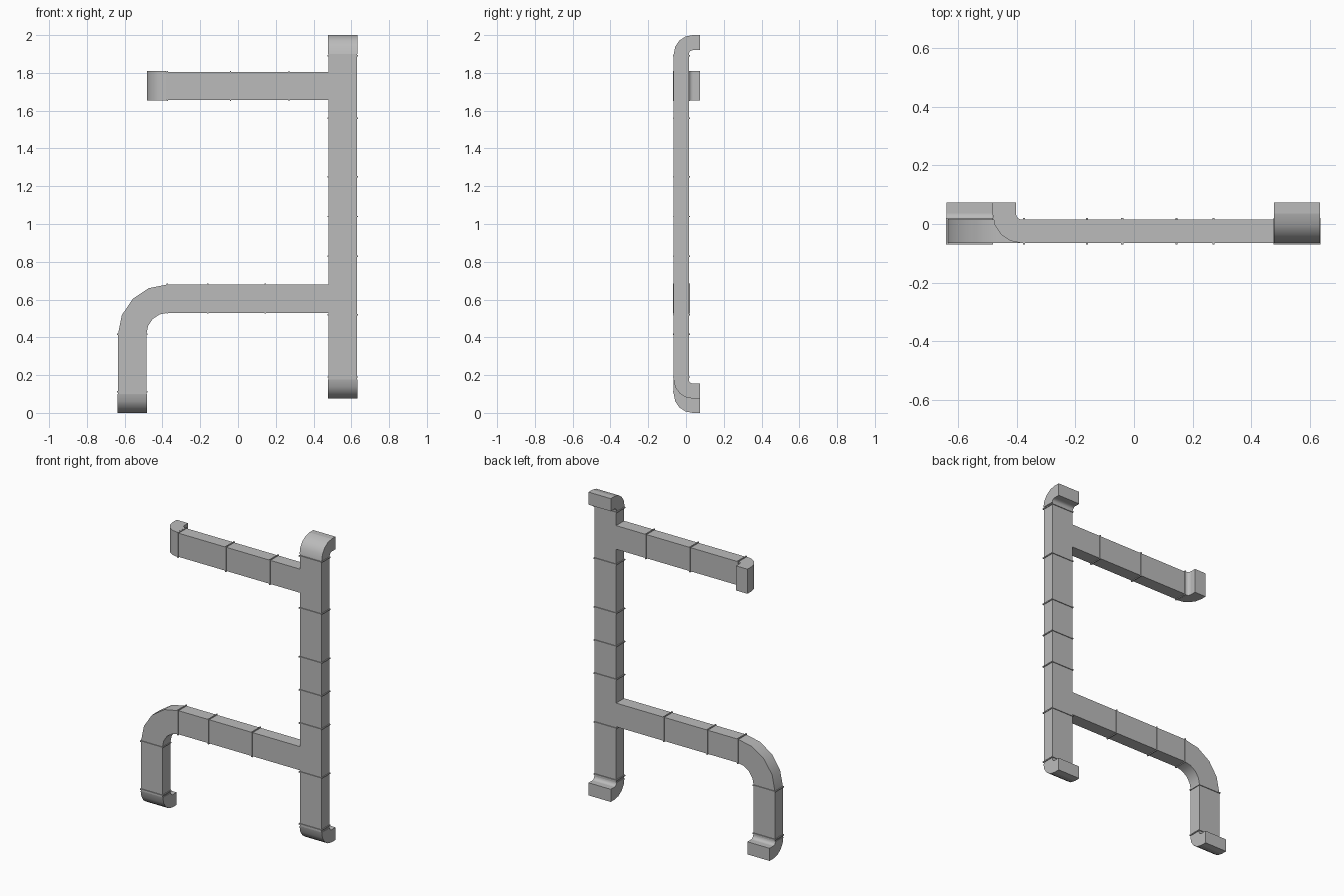
import bpy, bmesh, math
from mathutils import Vector

cube = bpy.data.objects.get("Cube")
if cube:
    bpy.data.objects.remove(cube, do_unlink=True)

metal = bpy.data.materials.new("galvanised grey")
metal.use_nodes = True
GREY = (0.5, 0.5, 0.5, 1)
metal.diffuse_color = GREY
metal.node_tree.nodes["Principled BSDF"].inputs["Base Color"].default_value = GREY

X, Y, Z = Vector((1, 0, 0)), Vector((0, 1, 0)), Vector((0, 0, 1))
FRONT, BACK = -0.065, 0.015
MID = (FRONT + BACK) / 2
WIDTH, DEPTH = 0.15, BACK - FRONT
COLUMN_X, DROP_X = 0.555, -0.56
UPPER_Z, LOWER_Z = 1.731, 0.605
R_IN, R_OUT = 0.02, 0.10        # wall elbow radii
BEND_Y = BACK + R_IN            # wall elbow centre depth
END_Y = 0.073


def finish(name, bm, smooth=False):
    bmesh.ops.recalc_face_normals(bm, faces=bm.faces)
    mesh = bpy.data.meshes.new(name)
    bm.to_mesh(mesh)
    bm.free()
    mesh.materials.append(metal)
    obj = bpy.data.objects.new(name, mesh)
    bpy.context.collection.objects.link(obj)
    if smooth:
        bpy.ops.object.select_all(action='DESELECT')
        obj.select_set(True)
        bpy.context.view_layer.objects.active = obj
        bpy.ops.object.shade_smooth_by_angle(angle=math.radians(35))
    return obj


def box(name, center, size):
    bm = bmesh.new()
    bmesh.ops.create_cube(bm, size=1)
    for v in bm.verts:
        v.co = Vector(center) + Vector([c * s for c, s in zip(v.co, size)])
    return finish(name, bm)


def elbow(name, center, start, end, across, r_in, r_out, width, steps=4):
    """Quarter bend of rectangular duct from direction start to direction end."""
    bm = bmesh.new()
    rings = []
    for i in range(steps + 1):
        a = math.pi / 2 * i / steps
        d = start * math.cos(a) + end * math.sin(a)
        rings.append([bm.verts.new(Vector(center) + d * r + across * w)
                      for r, w in ((r_in, -width / 2), (r_out, -width / 2),
                                   (r_out, width / 2), (r_in, width / 2))])
    for a, b in zip(rings, rings[1:]):
        for k in range(4):
            n = (k + 1) % 4
            bm.faces.new((a[k], a[n], b[n], b[k]))
    bm.faces.new(rings[0])
    bm.faces.new(rings[-1])
    return finish(name, bm, smooth=True)


def wall_end(name, center, outward, across):
    """Bend towards the back wall, then a short closed stub."""
    width = WIDTH + 0.006
    elbow(name + "_elbow", center, -Y, outward, across, R_IN, R_OUT, width)
    mid = Vector(center) + outward * (R_IN + R_OUT) / 2
    mid.y = (BEND_Y + END_Y) / 2
    size = [abs(o) * DEPTH + abs(c) * width for o, c in zip(outward, across)]
    size[1] = END_Y - BEND_Y
    box(name + "_stub", mid, size)


def seams(name, points, axis):
    """Thin raised joint collars around a duct."""
    for i, p in enumerate(points):
        size = [WIDTH + 0.01, DEPTH + 0.01, WIDTH + 0.01]
        size[axis] = 0.007
        box(f"{name}_seam_{i + 1}", p, size)


# Main column
top, bottom = 1.90, 0.176
box("column_duct", (COLUMN_X, MID, (top + bottom) / 2), (WIDTH, DEPTH, top - bottom))
seams("column", [(COLUMN_X, MID, z) for z in (1.89, 1.56, 1.25, 1.04, 0.83, 0.52, 0.19)], 2)
wall_end("column_top", (COLUMN_X, BEND_Y, top), Z, X)
wall_end("column_bottom", (COLUMN_X, BEND_Y, bottom), -Z, X)

# Horizontal branches
joint = COLUMN_X - WIDTH / 2
for name, z, left, xs in (("upper_branch", UPPER_Z, -0.382, (-0.375, -0.04, 0.27)),
                          ("lower_branch", LOWER_Z, -0.372, (-0.375, -0.16, 0.145))):
    box(name + "_duct", ((left + joint) / 2, MID, z), (joint - left, DEPTH, WIDTH))
    seams(name, [(x, MID, z) for x in xs], 0)
wall_end("upper_branch_end", (-0.382, BEND_Y, UPPER_Z), -X, Z)

# Lower branch turns down into a short drop
bend_x, bend_z = -0.372, 0.417
elbow("lower_branch_bend", (bend_x, MID, bend_z), Z, -X, Y, 0.113, 0.263, DEPTH)
box("drop_duct", (DROP_X, MID, (bend_z + R_OUT) / 2), (WIDTH, DEPTH, bend_z - R_OUT))
seams("drop", [(DROP_X, MID, z) for z in (bend_z, 0.112)], 2)
wall_end("drop_bottom", (DROP_X, BEND_Y, R_OUT), -Z, X)
